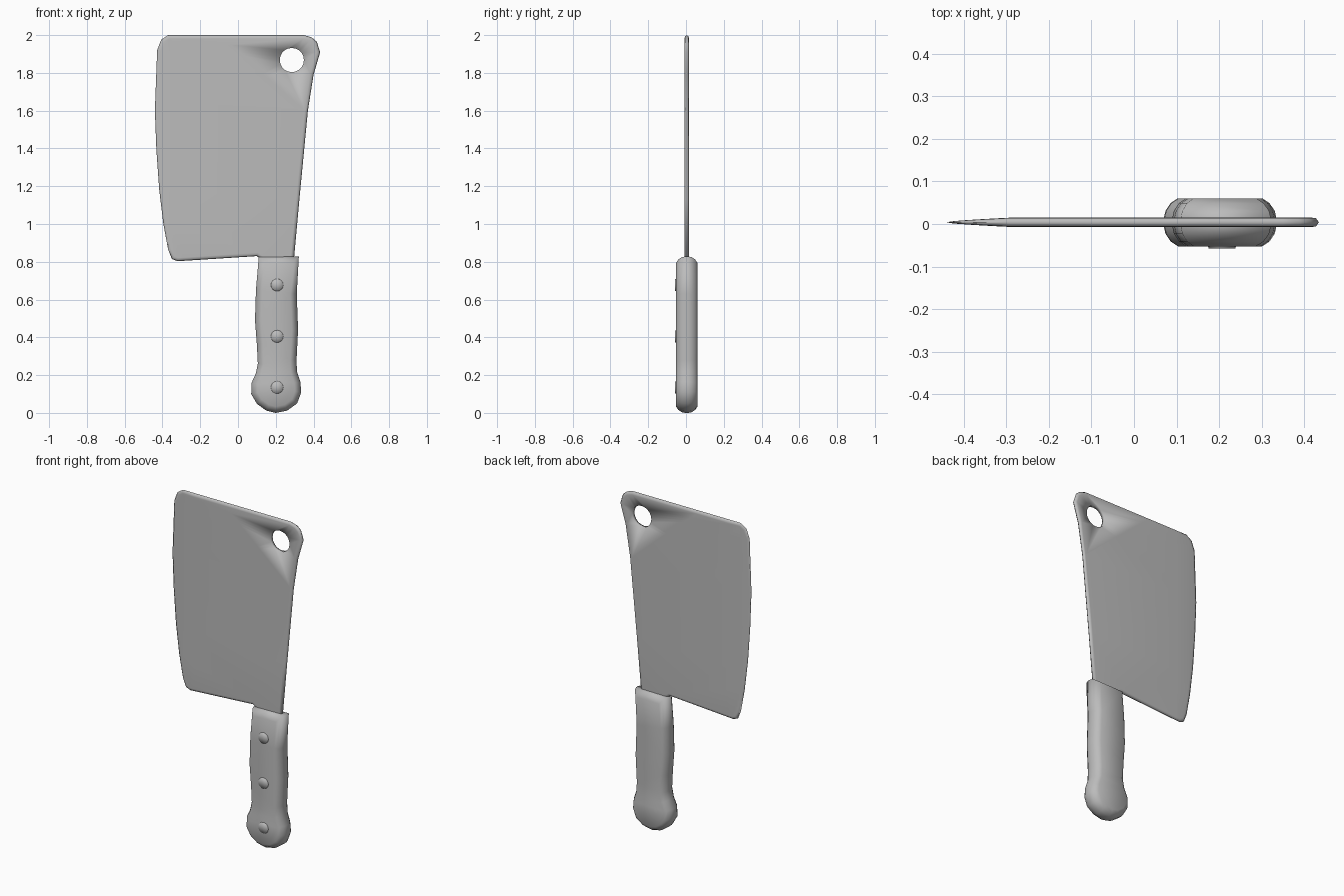
import bpy, bmesh, math
from mathutils import Vector

if "Cube" in bpy.data.objects:
    bpy.data.objects.remove(bpy.data.objects["Cube"], do_unlink=True)

steel = bpy.data.materials.new("plain_grey")
steel.use_nodes = True
GREY = (0.5, 0.5, 0.5, 1)
steel.diffuse_color = GREY
steel.node_tree.nodes["Principled BSDF"].inputs["Base Color"].default_value = GREY

MID = 0.004  # y of the centre plane


def inset(points, dist):
    """Offset a counter-clockwise outline inwards with mitred corners."""
    result = []
    for i, p in enumerate(points):
        a = (p - points[i - 1]).normalized()
        b = (points[(i + 1) % len(points)] - p).normalized()
        n1, n2 = Vector((-a.y, a.x)), Vector((-b.y, b.x))
        result.append(p + (n1 + n2) * dist / max(1 + n1.dot(n2), 0.4))
    return result


def ring(bm, points, y):
    return [bm.verts.new((p.x, y, p.y)) for p in points]


def bridge(bm, a, b):
    for i in range(len(a)):
        j = (i + 1) % len(a)
        bm.faces.new((a[i], a[j], b[j], b[i]))


def ring_edges(bm, verts):
    return [bm.edges.get((verts[i - 1], verts[i])) for i in range(len(verts))]


def finish(bm, name):
    bmesh.ops.recalc_face_normals(bm, faces=bm.faces)
    for f in bm.faces:
        f.smooth = True
    mesh = bpy.data.meshes.new(name)
    bm.to_mesh(mesh)
    bm.free()
    mesh.materials.append(steel)
    obj = bpy.data.objects.new(name, mesh)
    bpy.context.collection.objects.link(obj)
    return obj


def outline(*coords):
    return [Vector(c) for c in coords]


# Blade: bevelled plate with a hanging hole, ground thin towards -x
blade = outline(
    (-0.32, 0.803), (0.10, 0.83), (0.14, 0.8), (0.295, 0.8), (0.325, 1.13),
    (0.37, 1.6), (0.40, 1.79), (0.435, 1.91), (0.417, 1.965), (0.39, 1.988),
    (0.35, 2.0), (-0.37, 2.0), (-0.407, 1.975), (-0.428, 1.92), (-0.44, 1.6),
    (-0.432, 1.39), (-0.417, 1.18), (-0.395, 1.0), (-0.37, 0.865),
    (-0.35, 0.815))
hole = [Vector((0.285 + 0.064 * math.cos(t), 1.868 + 0.064 * math.sin(t)))
        for t in (i * math.tau / 20 for i in range(20))]
bm = bmesh.new()
rim = ring(bm, blade, 0)
hole_rings = []
for side in (-1, 1):
    edge = ring(bm, inset(blade, 0.007), side * 0.01)
    flat = ring(bm, inset(blade, 0.018), side * 0.011)
    opening = ring(bm, hole, side * 0.011)
    bridge(bm, rim, edge)
    bridge(bm, edge, flat)
    for i in range(len(opening)):
        bm.edges.new((opening[i - 1], opening[i]))
    bmesh.ops.triangle_fill(
        bm, use_beauty=True, normal=(0, side, 0),
        edges=ring_edges(bm, flat) + ring_edges(bm, opening))
    hole_rings.append(opening)
bridge(bm, *hole_rings)
# Cuts that hold the grind lines and the corner around the hole
cuts = [((-0.29, 0, 0), (1, 0, 0)), ((-0.37, 0, 0), (1, 0, 0)),
        ((0.36, 0, 1.6), (0.4, 0, 0.46))]
for co, no in cuts:
    bmesh.ops.bisect_plane(bm, geom=bm.verts[:] + bm.edges[:] + bm.faces[:],
                           plane_co=co, plane_no=no)
for v in bm.verts:
    grind = min(1, max(0.05, (v.co.x + 0.445) / 0.155))
    v.co.y = MID + v.co.y * grind ** 0.7
finish(bm, "blade")

# Handle: rounded grip with a swollen butt
grip = outline(
    (0.11, 0.825), (0.095, 0.65), (0.09, 0.49), (0.10, 0.36), (0.105, 0.26),
    (0.095, 0.21), (0.072, 0.16), (0.07, 0.10), (0.10, 0.048), (0.15, 0.012),
    (0.20, 0.0), (0.26, 0.012), (0.313, 0.05), (0.335, 0.11), (0.33, 0.165),
    (0.312, 0.22), (0.31, 0.28), (0.318, 0.44), (0.311, 0.63), (0.322, 0.828))
bm = bmesh.new()
layers = [(0.033, -0.0565), (0.016, -0.045), (0.004, -0.027), (0, -0.01),
          (0, 0.01), (0.004, 0.027), (0.016, 0.045), (0.033, 0.0565)]
rings = [ring(bm, inset(grip, d), MID + y) for d, y in layers]
for a, b in zip(rings, rings[1:]):
    bridge(bm, a, b)
for end, side in ((rings[0], -1), (rings[-1], 1)):
    bmesh.ops.triangle_fill(bm, use_beauty=True, normal=(0, side, 0),
                            edges=ring_edges(bm, end))
finish(bm, "handle")

# Rivets: low domes on the front of the grip
for name, z in (("upper", 0.677), ("middle", 0.405), ("lower", 0.135)):
    bm = bmesh.new()
    bmesh.ops.create_cone(bm, cap_ends=True, cap_tris=True, segments=16,
                          radius1=0.035, radius2=0.031, depth=0.012)
    rivet = finish(bm, name + "_rivet")
    rivet.rotation_euler.x = math.pi / 2
    rivet.location = (0.207, -0.052, z)
